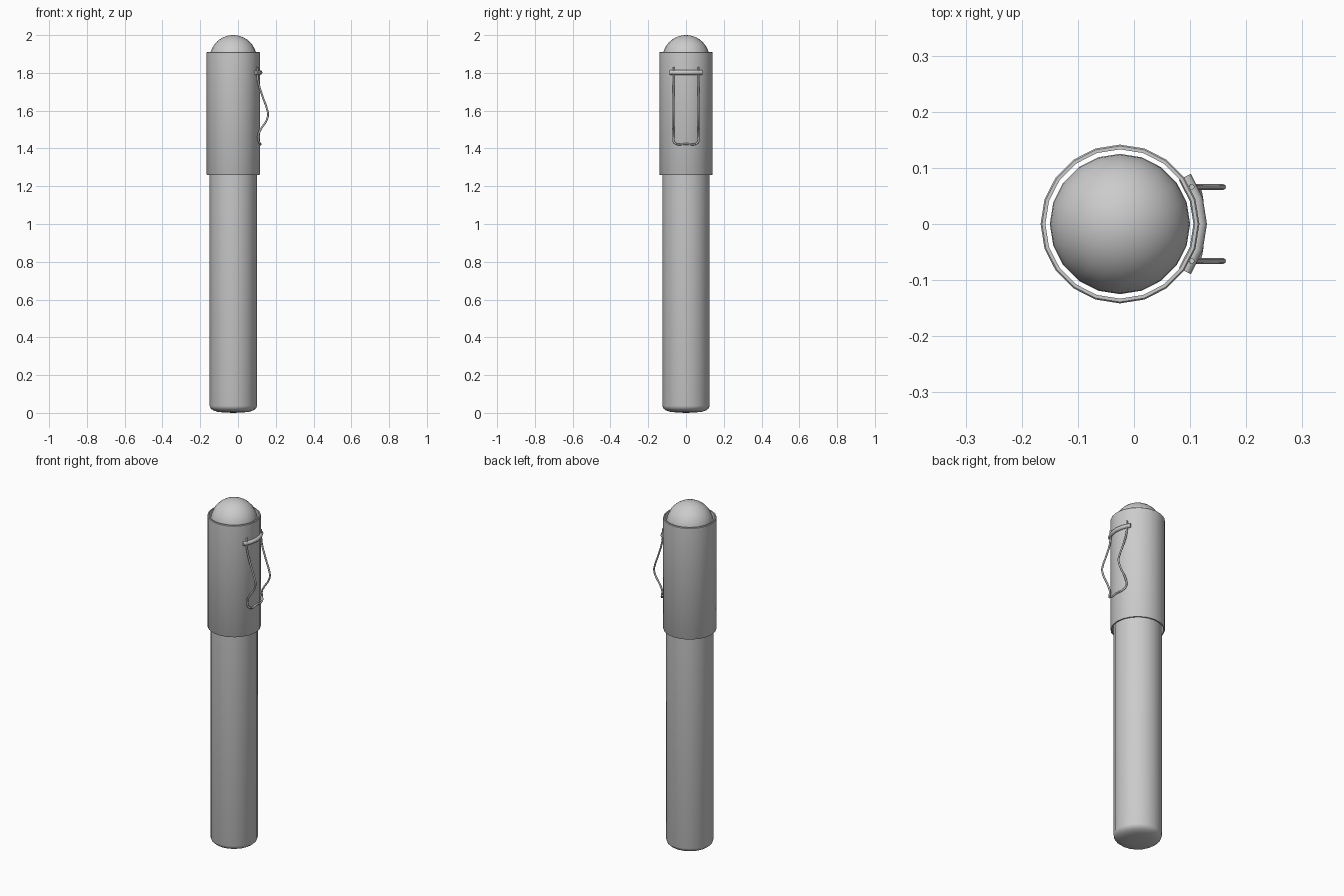
import bpy, bmesh
from math import sin, cos, pi, radians

if "Cube" in bpy.data.objects:
    bpy.data.objects.remove(bpy.data.objects["Cube"])

CX = -0.025   # barrel axis, offset so that the clip is included in the centring
SIDES = 20


def lathe(name, profile, closed=False):
    """Turn an (r, z) profile around the vertical axis of the pen."""
    bm = bmesh.new()
    vs = [bm.verts.new((r, 0, z)) for r, z in profile]
    edges = [bm.edges.new(p) for p in zip(vs, vs[1:])]
    if closed:
        edges.append(bm.edges.new((vs[-1], vs[0])))
    bmesh.ops.spin(bm, geom=vs + edges, cent=(0, 0, 0), axis=(0, 0, 1),
                   angle=2 * pi, steps=SIDES)
    bmesh.ops.remove_doubles(bm, verts=bm.verts, dist=1e-4)
    bmesh.ops.recalc_face_normals(bm, faces=bm.faces)
    me = bpy.data.meshes.new(name)
    bm.to_mesh(me)
    bm.free()
    ob = bpy.data.objects.new(name, me)
    ob.location.x = CX
    bpy.context.collection.objects.link(ob)
    bpy.ops.object.select_all(action='DESELECT')
    ob.select_set(True)
    bpy.context.view_layer.objects.active = ob
    bpy.ops.object.shade_smooth_by_angle(angle=radians(35))
    return ob


def tube(name, points, radius, kind):
    """Round bar along a path."""
    cu = bpy.data.curves.new(name, 'CURVE')
    cu.dimensions = '3D'
    cu.bevel_depth = radius
    cu.bevel_resolution = 2
    cu.resolution_u = 5
    cu.use_fill_caps = True
    sp = cu.splines.new(kind)
    if kind == 'BEZIER':
        sp.bezier_points.add(len(points) - 1)
        for bp, p in zip(sp.bezier_points, points):
            bp.co = p
            bp.handle_left_type = bp.handle_right_type = 'AUTO'
    else:
        sp.points.add(len(points) - 1)
        for sp_pt, p in zip(sp.points, points):
            sp_pt.co = (*p, 1)
    ob = bpy.data.objects.new(name, cu)
    bpy.context.collection.objects.link(ob)
    return ob


# Long barrel with rounded foot and domed top
R = 0.125
dome = [(R * cos(a), 1.875 + R * sin(a)) for a in [i * pi / 20 for i in range(10)]]
lathe("barrel", [(0, 0), (0.05, 0.002), (0.085, 0.006), (0.108, 0.014),
                 (0.121, 0.025), (R, 0.037)] + dome + [(0, 2.0)])

# Sleeve-like cap around the upper barrel
lathe("cap_sleeve", [(0.133, 1.26), (0.139, 1.26), (0.1415, 1.264),
                     (0.1415, 1.907), (0.139, 1.91), (0.133, 1.91)], closed=True)

# Curved bar that holds the clip
arc = [radians(a) for a in (-36, -18, 0, 18, 36)]
tube("clip_holder", [(CX + 0.143 * cos(a), 0.143 * sin(a), 1.802) for a in arc],
     0.012, 'POLY')

# Bent wire clip: one leg, mirrored, joined by the bottom crossbar
leg = [(0.103, 1.832), (0.103, 1.80), (0.107, 1.755), (0.132, 1.67), (0.153, 1.61),
       (0.159, 1.58), (0.152, 1.55), (0.120, 1.50), (0.107, 1.468), (0.110, 1.44)]
W = 0.066
side = [(x, -W, z) for x, z in leg] + [(0.117, -W + 0.012, 1.425)]
path = side + [(0.119, 0, 1.424)] + [(x, -y, z) for x, y, z in reversed(side)]
tube("clip_wire", path, 0.005, 'BEZIER')
